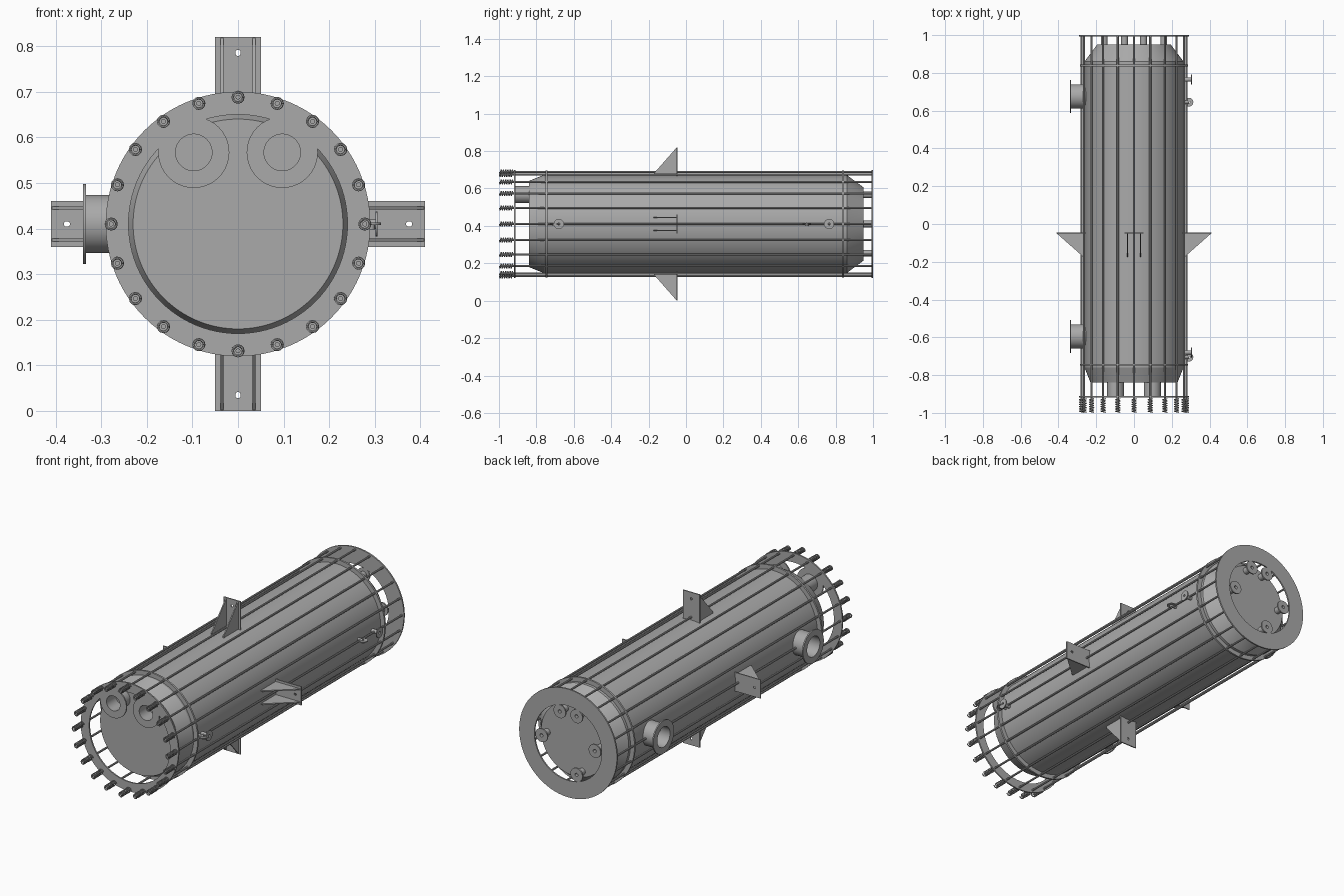
import bpy, bmesh
from math import cos, sin, pi
from mathutils import Matrix, Vector

if "Cube" in bpy.data.objects:
    bpy.data.objects.remove(bpy.data.objects["Cube"], do_unlink=True)

CZ = 0.41          # height of the vessel axis
SHELL = 0.262      # shell radius
ROD_RING = 0.278   # radius of the tie rod circle
RODS = 20
AXIS = Matrix.Translation((0, 0, CZ))

steel = bpy.data.materials.new("steel grey")
steel.use_nodes = True
GREY = (0.4, 0.4, 0.4, 1)
steel.diffuse_color = GREY
steel.node_tree.nodes["Principled BSDF"].inputs["Base Color"].default_value = GREY
parts = []


def add(name, mesh, matrix=Matrix()):
    mesh.materials.clear()
    mesh.materials.append(steel)
    obj = bpy.data.objects.new(name, mesh)
    obj.matrix_world = matrix
    bpy.context.collection.objects.link(obj)
    parts.append(obj)
    return obj


def lathe(name, profile, origin, axis, closed=True, steps=64):
    """Spin (radius, distance) points about an axis through origin."""
    bm = bmesh.new()
    verts = [bm.verts.new((r, 0, t)) for r, t in profile]
    edges = [bm.edges.new(p) for p in zip(verts, verts[1:])]
    if closed:
        edges.append(bm.edges.new((verts[-1], verts[0])))
    bmesh.ops.spin(bm, geom=verts + edges, cent=(0, 0, 0), axis=(0, 0, 1),
                   angle=2 * pi, steps=steps, use_merge=True)
    bmesh.ops.remove_doubles(bm, verts=bm.verts, dist=1e-5)
    bmesh.ops.recalc_face_normals(bm, faces=bm.faces)
    mesh = bpy.data.meshes.new(name)
    bm.to_mesh(mesh)
    bm.free()
    turn = Vector(axis).to_track_quat('Z', 'Y').to_matrix().to_4x4()
    return add(name, mesh, Matrix.Translation(origin) @ turn)


def band(name, inner, outer, y, width):
    half = width / 2
    lathe(name, [(inner, -half), (outer, -half), (outer, half), (inner, half)],
          (0, y, CZ), (0, 1, 0), steps=96)


def nozzle(name, origin, axis, length, bore, tube, flange, lip=0.007, steps=40):
    lathe(name, [(bore, 0), (tube, 0), (tube, length - lip), (flange, length - lip),
                 (flange, length), (bore, length)], origin, axis, steps=steps)


def from_curve(name, lines, matrix, cyclic, **settings):
    """Turn polylines into a mesh, as a filled plate or a bevelled wire."""
    curve = bpy.data.curves.new(name, 'CURVE')
    for key, value in settings.items():
        setattr(curve, key, value)
    for points in lines:
        spline = curve.splines.new('POLY')
        spline.points.add(len(points) - 1)
        for p, co in zip(spline.points, points):
            p.co = (*co, 0, 1) if len(co) == 2 else (*co, 1)
        spline.use_cyclic_u = cyclic
    temp = bpy.data.objects.new(name + "_curve", curve)
    bpy.context.collection.objects.link(temp)
    graph = bpy.context.evaluated_depsgraph_get()
    mesh = bpy.data.meshes.new_from_object(temp.evaluated_get(graph))
    bpy.data.objects.remove(temp, do_unlink=True)
    return add(name, mesh, matrix)


def plate(name, outlines, matrix, thickness=0.006):
    from_curve(name, outlines, matrix, True, dimensions='2D',
               fill_mode='BOTH', extrude=thickness / 2)


# Vessel shell with conical ends
lathe("shell", [(0, -0.84), (0.23, -0.84), (SHELL, -0.76),
                (SHELL, 0.86), (0.195, 0.95), (0, 0.95)],
      (0, 0, CZ), (0, 1, 0), closed=False, steps=96)

# End rings and hoops
band("front_ring", 0.24, 0.29, -0.915, 0.008)
band("back_ring", 0.2, 0.29, 0.996, 0.008)
band("front_hoop", SHELL - 0.005, 0.286, -0.745, 0.01)
band("back_hoop", SHELL - 0.005, 0.286, 0.84, 0.01)

# Tie rods with a coil spring at the front end of each
TURNS, SEGS = 6, 12
coil = [(0.0115 * cos(2 * pi * i / SEGS), 0.0115 * sin(2 * pi * i / SEGS),
         0.072 * i / (TURNS * SEGS)) for i in range(TURNS * SEGS + 1)]
spring = from_curve("spring", [coil], Matrix(), False, dimensions='3D',
                    bevel_depth=0.003, bevel_resolution=1)
parts.remove(spring)
for i in range(RODS):
    a = 2 * pi * i / RODS
    x, z = ROD_RING * sin(a), CZ + ROD_RING * cos(a)
    lathe(f"tie_rod_{i + 1}", [(0, -0.992), (0.0055, -0.992), (0.0055, 0.996), (0, 0.996)],
          (x, 0, z), (0, 1, 0), closed=False, steps=10)
    add(f"spring_{i + 1}", spring.data.copy(),
        Matrix.Translation((x, -0.997, z)) @ Matrix.Rotation(-pi / 2, 4, 'X'))
bpy.data.objects.remove(spring, do_unlink=True)

# Main nozzles: two on the front, two on the right side
for side, x in (("left", 0.097), ("right", -0.097)):
    nozzle(f"front_nozzle_{side}", (x, -0.82, CZ + 0.157), (0, -1, 0),
           0.099, 0.04, 0.045, 0.078)
for end, y in (("front", -0.595), ("back", 0.675)):
    nozzle(f"side_nozzle_{end}", (-0.24, y, CZ), (-1, 0, 0), 0.1, 0.054, 0.064, 0.088)

# Small nozzles on the back end
for i, (x, z) in enumerate([(0.05, 0.157), (-0.05, 0.157), (0.158, 0),
                            (-0.158, 0), (-0.05, -0.157)]):
    nozzle(f"back_nozzle_{i + 1}", (x, 0.94, CZ + z), (0, 1, 0),
           0.06, 0.009, 0.018, 0.036, steps=24)

# Instrument connections on the left side: one straight, one turned upright
for end, y, y_up in (("front", -0.68, -0.705), ("back", 0.765, 0.645)):
    nozzle(f"gauge_port_{end}", (0.25, y, CZ), (1, 0, 0),
           0.056, 0.006, 0.011, 0.027, lip=0.005, steps=24)
    lathe(f"drain_stub_{end}", [(0, 0), (0.008, 0), (0.008, 0.04), (0, 0.04)],
          (0.25, y_up, CZ), (1, 0, 0), closed=False, steps=16)
    nozzle(f"drain_flange_{end}", (0.291, y_up, CZ - 0.012), (0, 0, 1),
           0.015, 0.005, 0.009, 0.023, lip=0.005, steps=24)

# Support brackets: drilled plate with two gussets, on four sides
UPRIGHT = Matrix.Rotation(pi / 2, 4, 'X')
SIDEWAYS = Matrix(((0, 0, 1, 0), (1, 0, 0, 0), (0, 1, 0, 0), (0, 0, 0, 1)))
hole = [(0.006 * cos(pi * i / 8), 0.375 + 0.007 * sin(pi * i / 8)) for i in range(16)]
for i, side in enumerate(("top", "left", "bottom", "right")):
    place = AXIS @ Matrix.Rotation(i * pi / 2, 4, 'Y')
    plate(f"bracket_plate_{side}",
          [[(-0.05, 0.255), (0.05, 0.255), (0.05, 0.41), (-0.05, 0.41)], hole],
          place @ Matrix.Translation((0, -0.048, 0)) @ UPRIGHT)
    for n, x in enumerate((-0.035, 0.035)):
        plate(f"bracket_gusset_{side}_{n + 1}",
              [[(-0.175, 0.255), (-0.05, 0.255), (-0.05, 0.409), (-0.175, 0.267)]],
              place @ Matrix.Translation((x, 0, 0)) @ SIDEWAYS)

# Smooth the round surfaces, keep edges crisp
bpy.ops.object.select_all(action='DESELECT')
for obj in parts:
    obj.select_set(True)
bpy.context.view_layer.objects.active = parts[0]
bpy.ops.object.shade_smooth_by_angle(angle=0.35)
